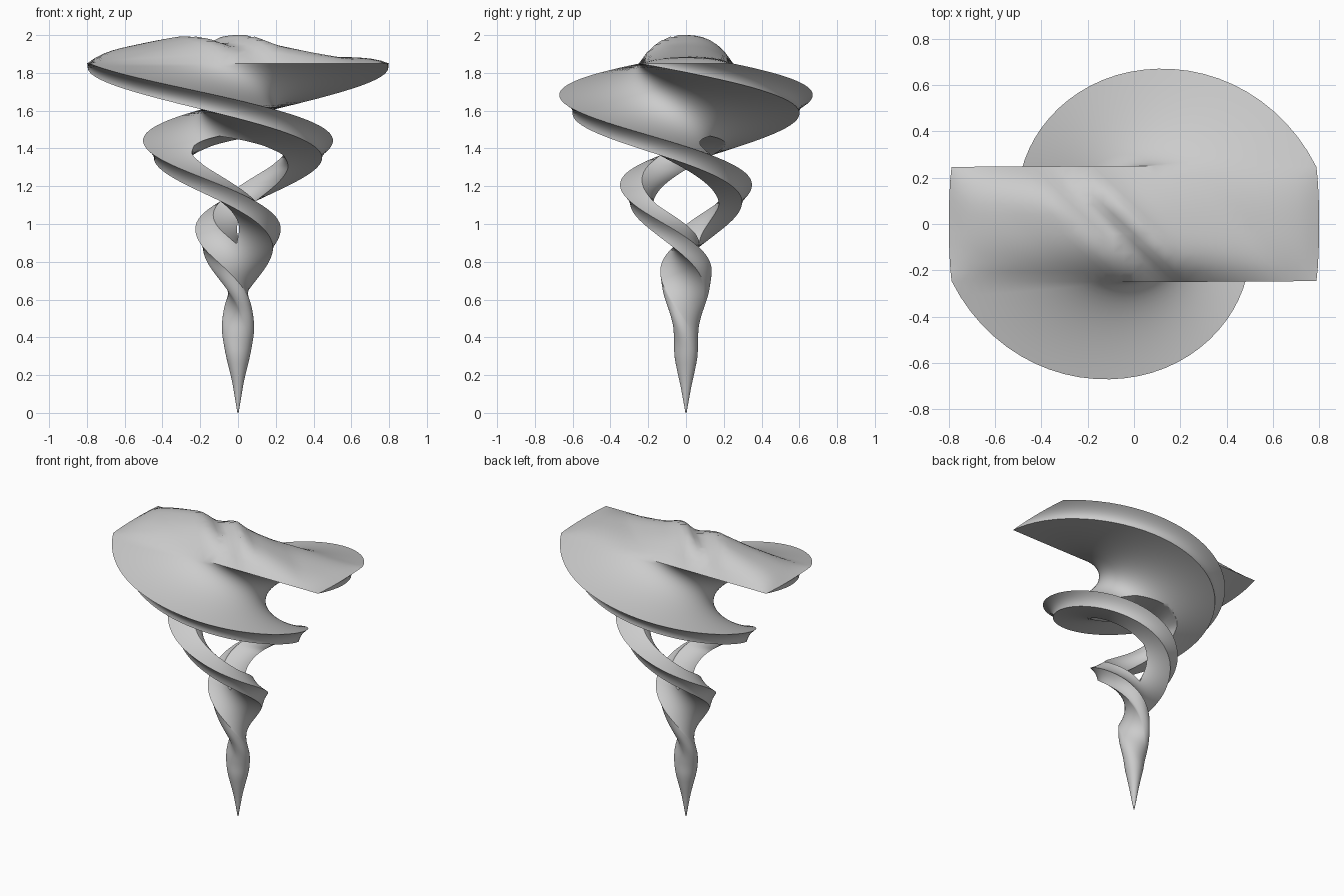
import bpy, bmesh, math

if "Cube" in bpy.data.objects:
    bpy.data.objects.remove(bpy.data.objects["Cube"])

NU, NV = 36, 12          # grid divisions along the long and short side of the section
TOP = 1.85               # height of the rim
TURN = math.radians(370)  # twist per unit of height

LENGTH = [(0, .003), (.15, .03), (.3, .066), (.43, .086), (.55, .1), (.7, .135), (.83, .17),
          (.95, .215), (1.1, .29), (1.2, .345), (1.33, .43), (1.44, .495), (1.58, .585),
          (1.68, .655), (1.85, .80)]
WIDTH = [(0, .003), (.15, .028), (.3, .06), (.43, .065), (.55, .05), (.7, .055), (.95, .075),
         (1.1, .09), (1.33, .13), (1.58, .19), (1.85, .25)]
ROUND = [(.45, 1), (.85, .05)]
HOLE = [(.90, .004), (.93, .025), (1.0, .085), (1.1, .165), (1.2, .2), (1.3, .235), (1.37, .24),
        (1.42, .19), (1.45, .10), (1.465, .004)]
RIDGES = [(-.9, .04), (-.5, .1), (-.25, .15), (-.11, .09), (0, .165), (.1, .11), (.3, .065),
          (.45, .035), (.9, .035)]


def lerp(table, x):
    if x <= table[0][0]:
        return table[0][1]
    for (x0, y0), (x1, y1) in zip(table, table[1:]):
        if x <= x1:
            return y0 + (y1 - y0) * (x - x0) / (x1 - x0)
    return table[-1][1]


def smooth(table, x, w=.03):
    w = min(w, max(0, x - table[0][0]), max(0, table[-1][0] - x)) if table is not ROUND else w
    return sum(lerp(table, x + w * k / 3) for k in range(-3, 4)) / 7


def border():
    """Grid indices around the section, counter-clockwise."""
    return ([(i, 0) for i in range(NU)] + [(NU, j) for j in range(NV)]
            + [(i, NV) for i in range(NU, 0, -1)] + [(0, j) for j in range(NV, 0, -1)])


def point(i, j, z, a, b, w):
    u, v = 2 * i / NU - 1, 2 * j / NV - 1
    x = a * (u * (1 - w) + w * u * math.sqrt(1 - v * v / 2))
    y = b * (v * (1 - w) + w * v * math.sqrt(1 - u * u / 2))
    t = TURN * (TOP - z)
    return (x * math.cos(t) - y * math.sin(t), x * math.sin(t) + y * math.cos(t), z)


def crumple(x, y):
    """Height of the folded top surface above the rim."""
    env = max(0, 1 - abs(y / .25) ** 2.6) * max(0, 1 - abs(x / .8) ** 10)
    return env * smooth(RIDGES, x + .9 * y, .04)


def twisted(name, z0, z1, n, section, top=False):
    bm = bmesh.new()
    keys = border()
    rings = []
    for k in range(n + 1):
        z = z0 + (z1 - z0) * k / n
        rings.append([bm.verts.new(point(i, j, z, *section(z))) for i, j in keys])
    for lo, hi in zip(rings, rings[1:]):
        for k in range(len(keys)):
            m = (k + 1) % len(keys)
            bm.faces.new((lo[k], lo[m], hi[m], hi[k]))
    bm.faces.new(rings[0][::-1])
    if top:
        grid = dict(zip(keys, rings[-1]))
        for i in range(1, NU):
            for j in range(1, NV):
                x, y, z = point(i, j, z1, *section(z1))
                grid[i, j] = bm.verts.new((x, y, z + crumple(x, y)))
        for i in range(NU):
            for j in range(NV):
                bm.faces.new((grid[i, j], grid[i + 1, j], grid[i + 1, j + 1], grid[i, j + 1]))
    else:
        bm.faces.new(rings[-1])
    bmesh.ops.recalc_face_normals(bm, faces=bm.faces)
    bmesh.ops.triangulate(bm, faces=bm.faces)
    me = bpy.data.meshes.new(name)
    bm.to_mesh(me)
    bm.free()
    ob = bpy.data.objects.new(name, me)
    bpy.context.collection.objects.link(ob)
    return ob


# twisted tapering body with a crumpled top
body = twisted("twisted_body", 0, TOP, 130,
               lambda z: (smooth(LENGTH, z), smooth(WIDTH, z), smooth(ROUND, z)), True)

# spiral slot that splits the middle into two strands
slot = twisted("slot_cutter", .90, 1.465, 47,
               lambda z: (smooth(HOLE, z, .01), 1.7 * smooth(WIDTH, z), 0))
slot.hide_render = True
slot.hide_set(True)
cut = body.modifiers.new("slot", 'BOOLEAN')
cut.operation = 'DIFFERENCE'
cut.solver = 'EXACT'
cut.object = slot

bpy.context.view_layer.objects.active = body
body.select_set(True)
bpy.ops.object.modifier_apply(modifier="slot")
bpy.data.objects.remove(slot)
bpy.ops.object.shade_smooth_by_angle(angle=math.radians(40))
